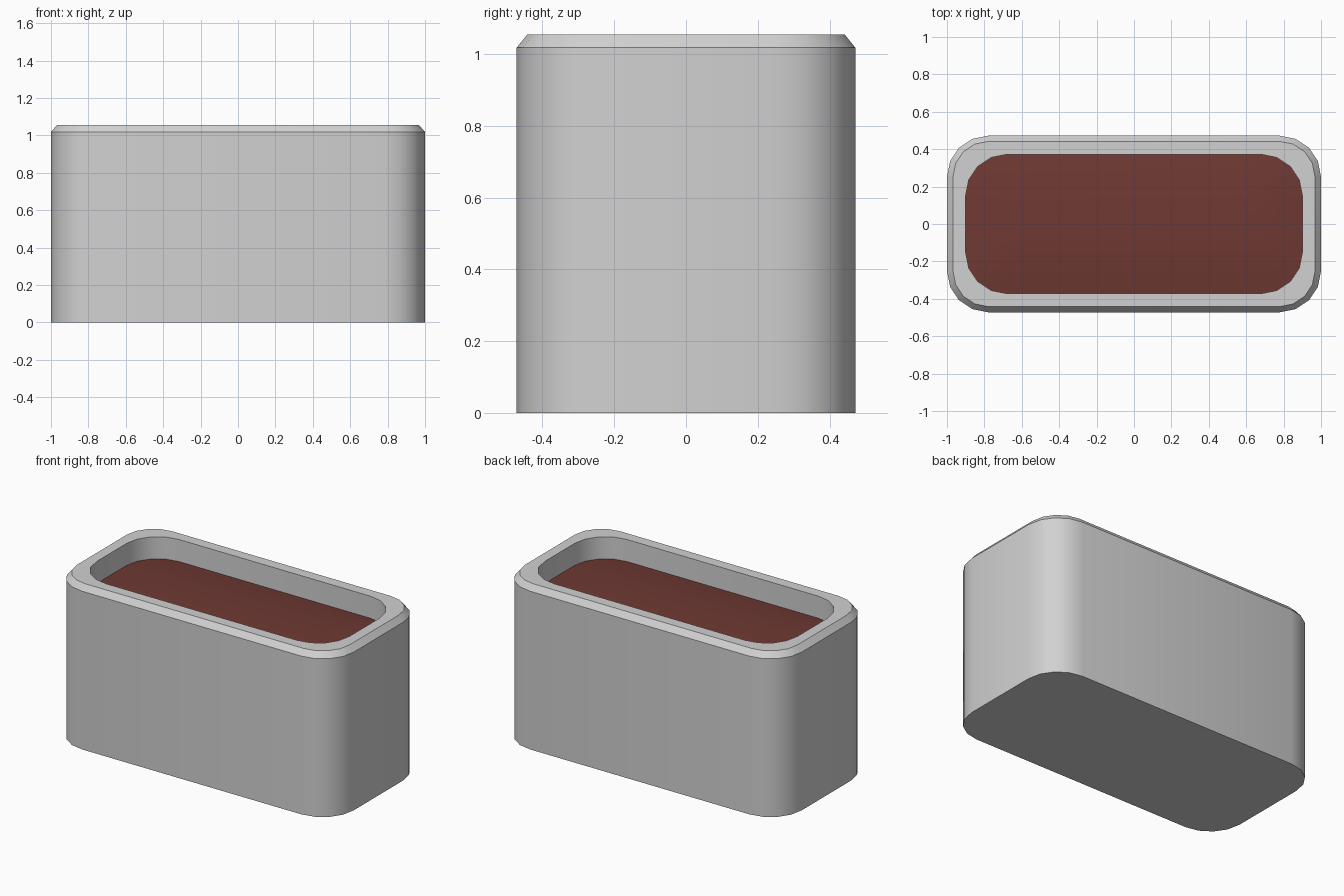
import bpy, bmesh, math

if "Cube" in bpy.data.objects:
    bpy.data.objects.remove(bpy.data.objects["Cube"], do_unlink=True)


def material(name, color):
    m = bpy.data.materials.new(name)
    m.use_nodes = True
    m.diffuse_color = color
    m.node_tree.nodes["Principled BSDF"].inputs["Base Color"].default_value = color
    return m


def ring(bm, hx, hy, radius, z, steps=4):
    """Rounded rectangle of half sizes hx, hy at height z."""
    verts = []
    for i, (sx, sy) in enumerate([(1, 1), (-1, 1), (-1, -1), (1, -1)]):
        for k in range(steps + 1):
            a = math.pi / 2 * (i + k / steps)
            verts.append(bm.verts.new((sx * (hx - radius) + radius * math.cos(a),
                                       sy * (hy - radius) + radius * math.sin(a), z)))
    return verts


def bridge(bm, a, b):
    for i in range(len(a)):
        j = (i + 1) % len(a)
        bm.faces.new((a[i], a[j], b[j], b[i]))


def loft(name, sections, mat, close_start):
    """Skin rounded-rectangle sections in order and cap the ends."""
    bm = bmesh.new()
    rings = [ring(bm, *s) for s in sections]
    for a, b in zip(rings, rings[1:]):
        bridge(bm, a, b)
    if close_start:
        bm.faces.new(rings[0][::-1])
    bm.faces.new(rings[-1])
    bm.normal_update()
    mesh = bpy.data.meshes.new(name)
    bm.to_mesh(mesh)
    bm.free()
    mesh.materials.append(mat)
    obj = bpy.data.objects.new(name, mesh)
    bpy.context.collection.objects.link(obj)
    bpy.ops.object.select_all(action='DESELECT')
    obj.select_set(True)
    bpy.context.view_layer.objects.active = obj
    bpy.ops.object.shade_smooth_by_angle(angle=math.radians(30))
    return obj


stone = material("light_grey_stone", (0.64, 0.64, 0.64, 1))
earth = material("brown_soil", (0.16, 0.041, 0.033, 1))

# Planter: outer wall, chamfered rim, inner wall and cavity floor
loft("planter_box", [
    (1.0, 0.472, 0.22, 0.0),
    (1.0, 0.472, 0.22, 1.018),
    (0.968, 0.442, 0.19, 1.055),
    (0.9, 0.372, 0.22, 1.055),
    (0.9, 0.372, 0.22, 0.85),
], stone, True)

# Soil: gently mounded fill
EDGE_Z, RISE = 0.913, 0.025
mound = []
for t in (1, 0.8, 0.6, 0.4, 0.2):
    mound.append((0.528 + 0.372 * t, 0.372 * t, 0.22 * t, EDGE_Z + RISE * (1 - t * t)))
loft("soil", mound, earth, False)
